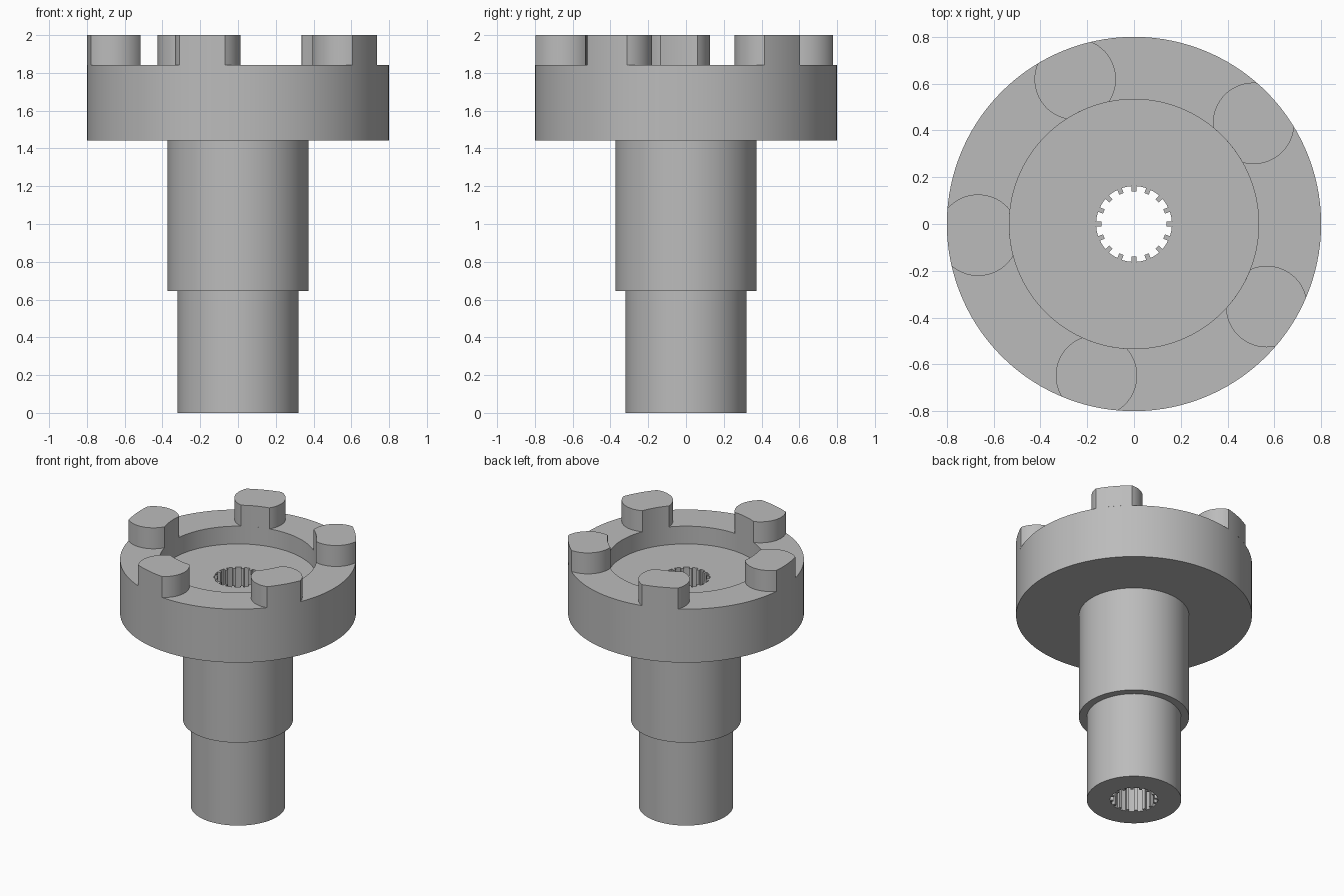
import bpy
import bmesh
from math import acos, cos, sin, pi, radians

SEGMENTS = 120
OUTER, INNER = 0.8, 0.533            # flange and recess radii
FLANGE_TOP, TOP, FLOOR = 1.843, 2.0, 1.71

cube = bpy.data.objects.get("Cube")
if cube:
    bpy.data.objects.remove(cube, do_unlink=True)

steel = bpy.data.materials.new("grey_steel")
steel.use_nodes = True
GREY = (0.5, 0.5, 0.5, 1)
steel.diffuse_color = GREY
steel.node_tree.nodes["Principled BSDF"].inputs["Base Color"].default_value = GREY


def polar(r, a, z):
    return (r * cos(a), r * sin(a), z)


def finish(name, bm):
    bmesh.ops.recalc_face_normals(bm, faces=bm.faces)
    mesh = bpy.data.meshes.new(name)
    bm.to_mesh(mesh)
    bm.free()
    mesh.materials.append(steel)
    obj = bpy.data.objects.new(name, mesh)
    bpy.context.collection.objects.link(obj)
    bpy.ops.object.select_all(action="DESELECT")
    obj.select_set(True)
    bpy.context.view_layer.objects.active = obj
    bpy.ops.object.shade_smooth_by_angle(angle=radians(30))
    return obj


def add_ring(bm, outline, z):
    return [bm.verts.new(polar(r, a, z)) for r, a in outline]


def bridge(bm, low, high):
    n = len(low)
    for i in range(n):
        j = (i + 1) % n
        bm.faces.new((low[i], low[j], high[j], high[i]))


def fill_between(bm, *rings):
    edges = []
    for ring in rings:
        for i, v in enumerate(ring):
            pair = (v, ring[(i + 1) % len(ring)])
            edges.append(bm.edges.get(pair) or bm.edges.new(pair))
    bmesh.ops.triangle_fill(bm, use_beauty=True, edges=edges)


# Stepped shaft, flange and recess, from the foot up and into the recess
bm = bmesh.new()
profile = [(0.32, 0), (0.32, 0.645), (0.373, 0.645), (0.373, 1.443),
           (OUTER, 1.443), (OUTER, FLANGE_TOP), (INNER, FLANGE_TOP), (INNER, FLOOR)]
rings = [add_ring(bm, [(r, 2 * pi * i / SEGMENTS) for i in range(SEGMENTS)], z)
         for r, z in profile]
for low, high in zip(rings, rings[1:]):
    bridge(bm, low, high)

# Splined bore running right through
tooth = [(0.14, -4.1), (0.14, 0), (0.14, 4.1), (0.162, 3.6),
         (0.162, 7.4), (0.162, 11.25), (0.162, 15.1), (0.162, 18.9)]
TEETH = 16
spline = [(r, radians(a + 360 * k / TEETH)) for k in range(TEETH) for r, a in tooth]
bore_low, bore_high = add_ring(bm, spline, 0), add_ring(bm, spline, FLOOR)
bridge(bm, bore_low, bore_high)
fill_between(bm, rings[0], bore_low)
fill_between(bm, rings[-1], bore_high)
finish("splined_shaft_and_flange", bm)

# Five drive lugs: discs trimmed to the rim of the flange
LUG_CENTRE, LUG_RADIUS, STEPS = 0.668, 0.174, 20


def half_angle(r):
    c = (LUG_CENTRE ** 2 + r * r - LUG_RADIUS ** 2) / (2 * LUG_CENTRE * r)
    return acos(c)


radii = [INNER + (OUTER - INNER) * i / STEPS for i in range(STEPS + 1)]
side = [(r, half_angle(r)) for r in radii]


def arc(r, start, end, steps=10):
    return [(r, start + (end - start) * i / steps) for i in range(1, steps)]


a_in, a_out = half_angle(INNER), half_angle(OUTER)
lug_outline = ([(r, -a) for r, a in side] + arc(OUTER, -a_out, a_out)
               + side[::-1] + arc(INNER, a_in, -a_in))

for k in range(5):
    turn = radians(184.1 + 72 * k)
    outline = [(r, a + turn) for r, a in lug_outline]
    bm = bmesh.new()
    low, high = add_ring(bm, outline, FLANGE_TOP), add_ring(bm, outline, TOP)
    bridge(bm, low, high)
    bm.faces.new(high)
    bm.faces.new(low[::-1])
    finish(f"drive_lug_{k + 1}", bm)
